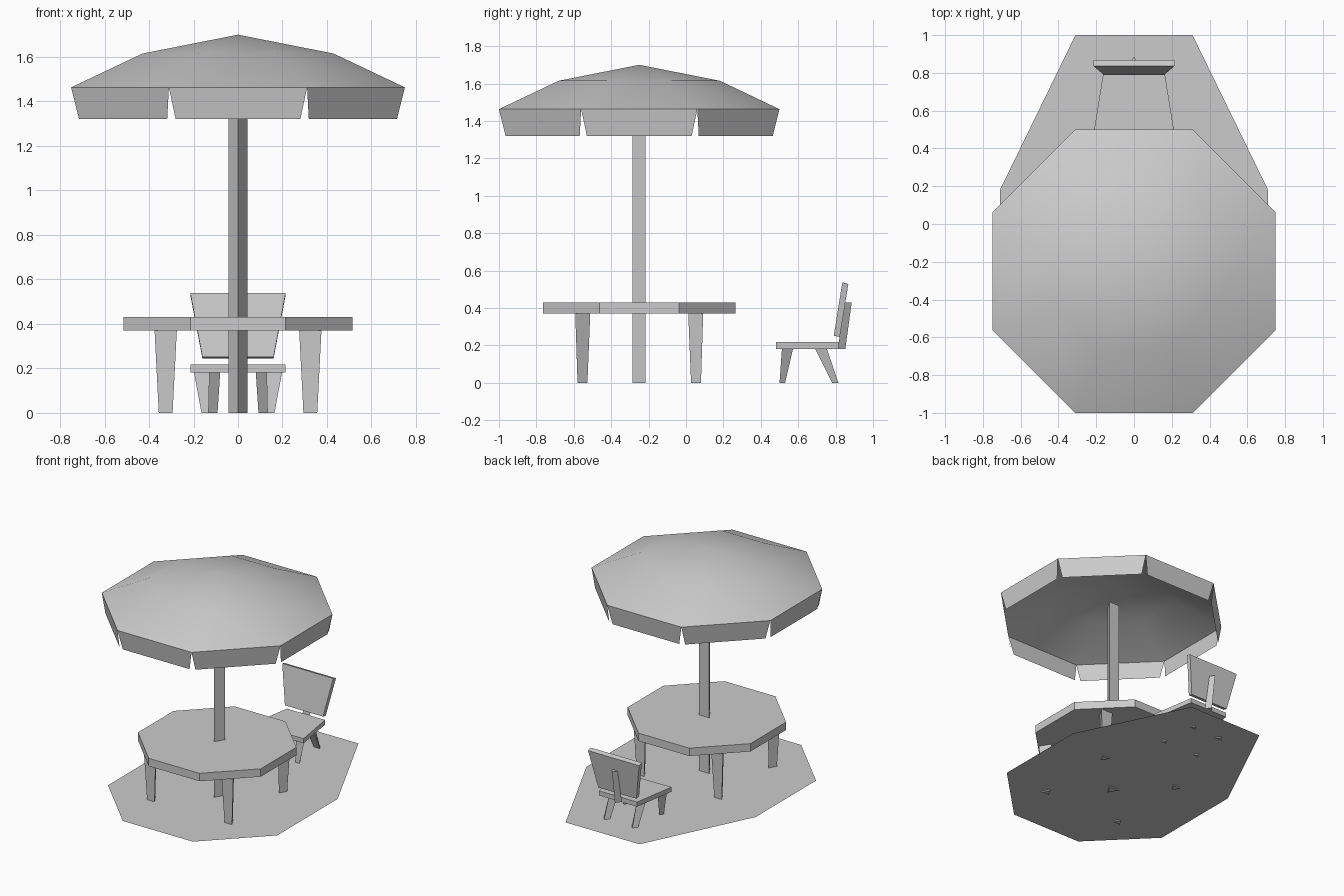
import bpy, math

if "Cube" in bpy.data.objects:
    bpy.data.objects.remove(bpy.data.objects["Cube"])

CY = -0.25  # table and parasol centre on y


def add_mesh(name, verts, faces):
    me = bpy.data.meshes.new(name)
    me.from_pydata(verts, [], faces)
    me.update()
    ob = bpy.data.objects.new(name, me)
    bpy.context.collection.objects.link(ob)
    return ob


def loft(name, low, high):
    """Closed solid between two counter-clockwise rings of 3D points."""
    n = len(low)
    faces = [tuple(reversed(range(n))), tuple(range(n, 2 * n))]
    faces += [(i, (i + 1) % n, n + (i + 1) % n, n + i) for i in range(n)]
    return add_mesh(name, list(low) + list(high), faces)


def octagon(apothem, z):
    r = apothem / math.cos(math.pi / 8)
    return [(r * math.cos(a), CY + r * math.sin(a), z)
            for a in (math.pi / 8 + i * math.pi / 4 for i in range(8))]


def triangle(x, half, y_base, y_tip, z):
    pts = [(x - half, y_base, z), (x + half, y_base, z), (x, y_tip, z)]
    return pts if y_tip > y_base else pts[::-1]


def quad(half, y0, y1, z0, z1, half1=None):
    h1 = half if half1 is None else half1
    return [(-half, y0, z0), (half, y0, z0), (h1, y1, z1), (-h1, y1, z1)]


# Ground patch: octagon stretched backwards to carry the chair
right = [(0.294, -0.96), (0.71, -0.544), (0.71, 0.18), (0.31, 1.0)]
outline = right + [(-x, y) for x, y in reversed(right)]
add_mesh("ground_patch", [(x, y, 0.008) for x, y in outline], [tuple(range(8))])

# Canopy: two-slope octagonal roof with a hanging flap on every side
verts = [(0, CY, 1.70)] + octagon(0.43, 1.615) + octagon(0.75, 1.463)
faces = []
for i in range(8):
    j = (i + 1) % 8
    faces += [(0, 1 + i, 1 + j), (1 + i, 9 + i, 9 + j, 1 + j)]
    a = (i + 1) * math.pi / 4
    b = len(verts)
    for t in (-0.28, 0.28):
        verts.append((0.73 * math.cos(a) - t * math.sin(a),
                      CY + 0.73 * math.sin(a) + t * math.cos(a), 1.32))
    faces.append((9 + i, b, b + 1, 9 + j))
canopy = add_mesh("parasol_canopy", verts, faces)
bpy.context.view_layer.objects.active = canopy
canopy.select_set(True)
bpy.ops.object.shade_smooth_by_angle(angle=math.radians(60))

# Three-sided pole
loft("parasol_pole", triangle(0, 0.043, -0.217, -0.287, 0),
     triangle(0, 0.043, -0.217, -0.287, 1.50))

# Table top
loft("table_top", octagon(0.515, 0.37), octagon(0.515, 0.43))

# Seat, tapering to the back
loft("chair_seat", quad(0.214, 0.48, 0.815, 0.182, 0.182, 0.16),
     quad(0.214, 0.48, 0.815, 0.217, 0.217, 0.16))

# Leaning backrest and the strut behind it
loft("chair_backrest", quad(0.16, 0.79, 0.822, 0.252, 0.245),
     quad(0.214, 0.836, 0.868, 0.538, 0.528))
loft("chair_back_strut", triangle(0, 0.03, 0.812, 0.852, 0.182),
     triangle(0, 0.026, 0.847, 0.886, 0.43))

# Three-sided tapered legs
for s, side in ((-1, "left"), (1, "right")):
    for d, end in ((-1, "front"), (1, "back")):
        loft(f"table_leg_{end}_{side}",
             triangle(s * 0.325, 0.031, CY + d * 0.33, CY + d * 0.277, 0),
             triangle(s * 0.325, 0.05, CY + d * 0.342, CY + d * 0.262, 0.37))
    loft(f"chair_front_leg_{side}", triangle(s * 0.148, 0.016, 0.50, 0.53, 0),
         triangle(s * 0.163, 0.035, 0.513, 0.572, 0.182))
    loft(f"chair_back_leg_{side}", triangle(s * 0.118, 0.026, 0.782, 0.815, 0),
         triangle(s * 0.115, 0.035, 0.69, 0.753, 0.182))
